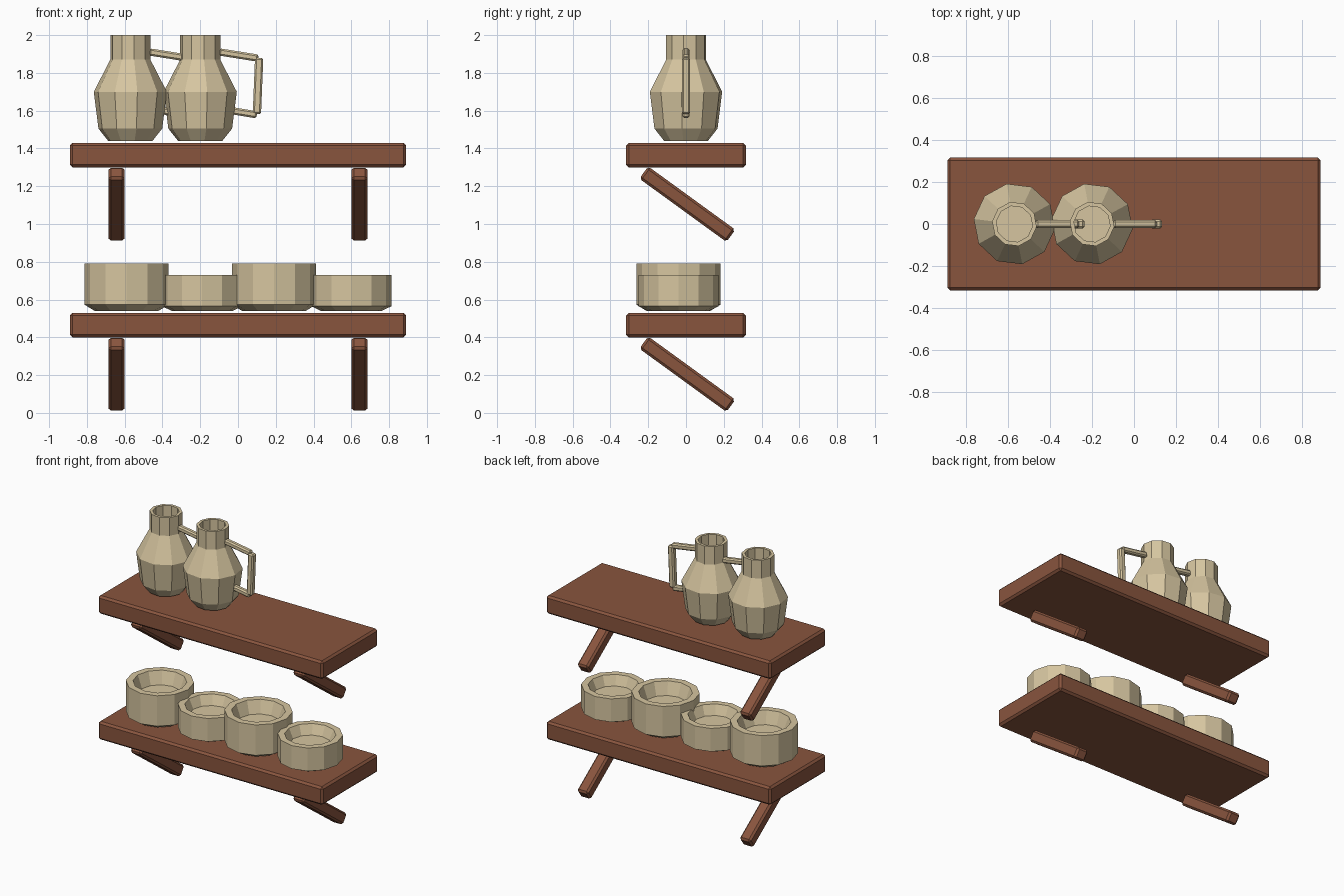
import bpy, bmesh, math
from mathutils import Vector

if "Cube" in bpy.data.objects:
    bpy.data.objects.remove(bpy.data.objects["Cube"])


def material(name, rgb):
    m = bpy.data.materials.new(name)
    m.diffuse_color = (*rgb, 1)
    m.use_nodes = True
    m.node_tree.nodes["Principled BSDF"].inputs["Base Color"].default_value = m.diffuse_color
    return m


WOOD = material("brown wood", (0.25, 0.09, 0.048))
CLAY = material("cream clay", (0.67, 0.56, 0.35))


def finish(name, bm, mat):
    bmesh.ops.recalc_face_normals(bm, faces=bm.faces)
    mesh = bpy.data.meshes.new(name)
    bm.to_mesh(mesh)
    bm.free()
    mesh.materials.append(mat)
    ob = bpy.data.objects.new(name, mesh)
    bpy.context.collection.objects.link(ob)
    return ob


def box(name, centre, size, mat, bevel, rot=(0, 0, 0)):
    """Box with chamfered edges."""
    bm = bmesh.new()
    bmesh.ops.create_cube(bm, size=1)
    bmesh.ops.scale(bm, vec=size, verts=bm.verts)
    bmesh.ops.bevel(bm, geom=bm.edges[:], offset=bevel, segments=1,
                    affect='EDGES', profile=0.5)
    ob = finish(name, bm, mat)
    ob.location, ob.rotation_euler = centre, rot
    return ob


def bar(name, a, b, y, width, mat):
    """Chamfered bar between two (x, z) points."""
    dx, dz = b[0] - a[0], b[1] - a[1]
    return box(name, ((a[0] + b[0]) / 2, y, (a[1] + b[1]) / 2),
               (math.hypot(dx, dz), width, width), mat, 0.009,
               (0, -math.atan2(dz, dx), 0))


def lathe(name, profile, sides, turn, centre, mat):
    """Faceted vessel from (radius, z) rings, capped at both ends."""
    bm = bmesh.new()
    rings = []
    for r, z in profile:
        angles = [turn + math.tau * i / sides for i in range(sides)]
        rings.append([bm.verts.new((r * math.cos(t), r * math.sin(t), z))
                      for t in angles])
    for low, high in zip(rings, rings[1:]):
        for i in range(sides):
            j = (i + 1) % sides
            bm.faces.new((low[i], low[j], high[j], high[i]))
    bm.faces.new(rings[0][::-1])
    bm.faces.new(rings[-1])
    ob = finish(name, bm, mat)
    ob.location = centre
    return ob


# Two shelves, each on a pair of slanted braces
for label, z in (("lower", 0.0), ("upper", 0.9)):
    box(label + "_shelf", (0, 0, z + 0.465), (1.78, 0.634, 0.13), WOOD, 0.014)
    for side, x in (("left", -0.643), ("right", 0.643)):
        box(f"{label}_{side}_brace", (x, 0.007, z + 0.205),
            (0.086, 0.57, 0.08), WOOD, 0.013, (math.radians(-36), 0, 0))

# Row of thick-walled bowls, alternating tall and low
for i, (x, r, h) in enumerate(((-0.59, 0.222, 0.25), (-0.19, 0.212, 0.19),
                               (0.19, 0.222, 0.25), (0.6, 0.212, 0.19))):
    profile = [(0.76 * r, 0), (r, 0.13 * h), (r, h), (0.79 * r, h),
               (0.64 * r, 0.64 * h)]
    lathe(f"bowl_{i + 1}", profile, 12, 0, (x, -0.04, 0.54), CLAY)

# Two jugs with hollow necks and angular handles
JUG = [(0.118, 0), (0.17, 0.065), (0.195, 0.26), (0.107, 0.43), (0.107, 0.56),
       (0.087, 0.56), (0.087, 0.425), (0.17, 0.26), (0.15, 0.08), (0.1, 0.03)]
for i, x in enumerate((-0.57, -0.2)):
    n = i + 1
    lathe(f"jug_{n}", JUG, 10, math.radians(-79), (x, 0, 1.44), CLAY)
    bar(f"jug_{n}_handle_top", (x + 0.1, 1.911), (x + 0.307, 1.878), 0, 0.038, CLAY)
    bar(f"jug_{n}_handle_grip", (x + 0.312, 1.88), (x + 0.3, 1.582), 0, 0.044, CLAY)
    bar(f"jug_{n}_handle_bottom", (x + 0.16, 1.601), (x + 0.3, 1.578), 0, 0.038, CLAY)
